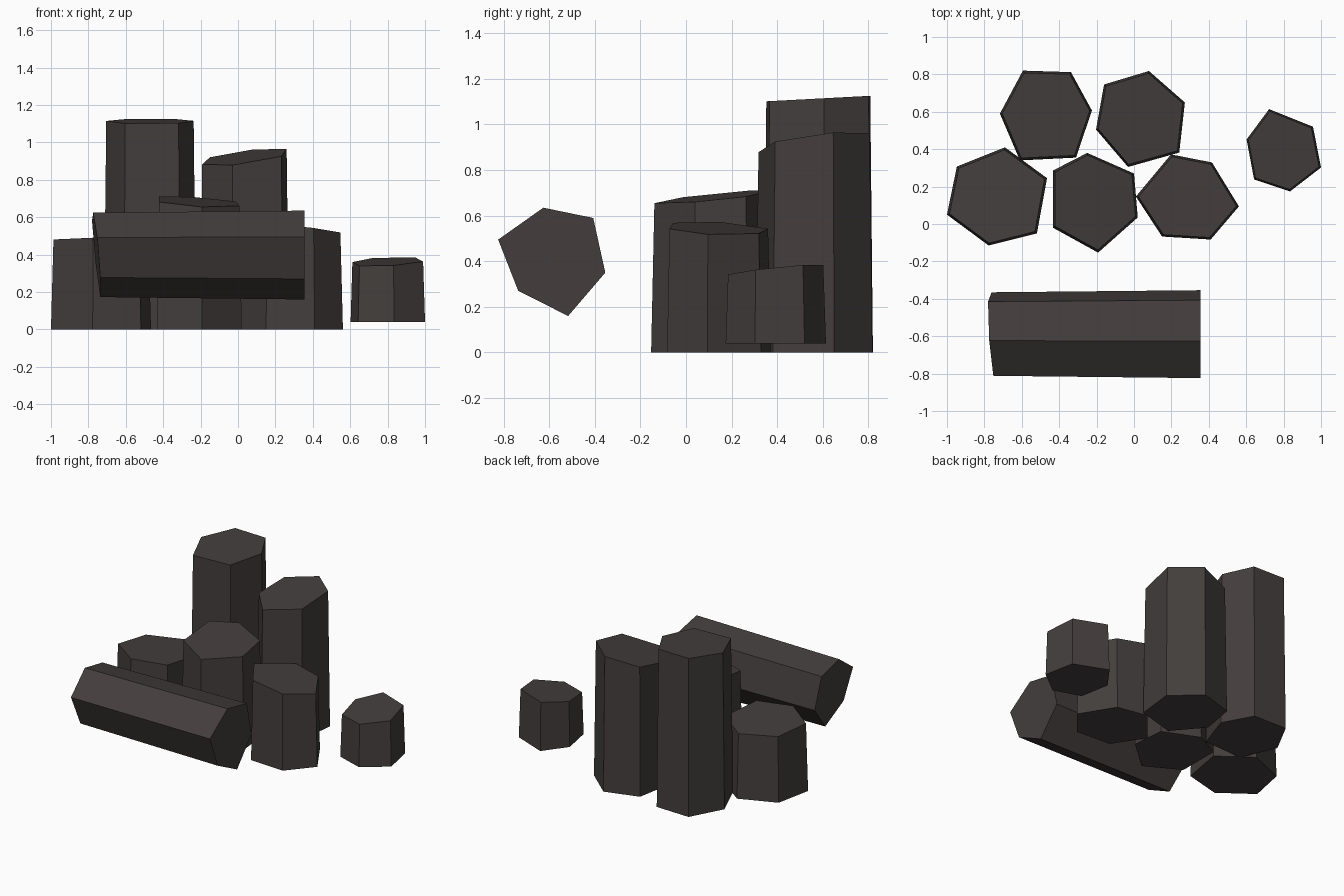
import bpy
from mathutils import Matrix, Vector

if "Cube" in bpy.data.objects:
    bpy.data.objects.remove(bpy.data.objects["Cube"])

basalt = bpy.data.materials.new("dark_basalt")
basalt.diffuse_color = (0.056, 0.048, 0.046, 1)
basalt.use_nodes = True
basalt.node_tree.nodes["Principled BSDF"].inputs["Base Color"].default_value = basalt.diffuse_color

TAPER = 0.95  # the cut end is slightly narrower than the base


def column(name, base, z0, top, place=Matrix.Identity(4)):
    """Prism on a six-point base, with a sloping cut z = a + b*x + c*y."""
    n = len(base)
    mx = sum(p[0] for p in base) / n
    my = sum(p[1] for p in base) / n
    a, b, c = top
    low = [Vector((x, y, z0)) for x, y in base]
    high = []
    for x, y in base:
        tx, ty = mx + (x - mx) * TAPER, my + (y - my) * TAPER
        high.append(Vector((tx, ty, a + b * tx + c * ty)))
    faces = [tuple(reversed(range(n))), tuple(range(n, 2 * n))]
    faces += [(i, (i + 1) % n, n + (i + 1) % n, n + i) for i in range(n)]
    mesh = bpy.data.meshes.new(name)
    mesh.from_pydata([place @ v for v in low + high], [], faces)
    mesh.materials.append(basalt)
    mesh.update()
    obj = bpy.data.objects.new(name, mesh)
    bpy.context.collection.objects.link(obj)
    return obj


# Standing columns, outlines counter-clockwise from above
column("back_left_column",
       [(-.594, .82), (-.717, .59), (-.61, .34), (-.31, .355), (-.225, .607), (-.337, .812)],
       0, (1.083, 0, .053))
column("back_right_column",
       [(-.16, .746), (-.203, .505), (-.032, .305), (.242, .382), (.272, .65), (.08, .818)],
       0, (.838, .14, .14))
column("front_left_column",
       [(-.947, .307), (-1.0, .05), (-.777, -.115), (-.519, -.05), (-.465, .245), (-.69, .41)],
       0, (.484, 0, -.06))
column("front_middle_column",
       [(-.433, .286), (-.433, -.02), (-.192, -.153), (.02, .035), (0, .27), (-.25, .38)],
       0, (.657, -.06, .1))
column("front_right_column",
       [(.198, .372), (.01, .147), (.15, -.067), (.41, -.083), (.561, .094), (.417, .329)],
       0, (.583, -.11, -.05))

# Small separate stump, slightly raised
column("small_stump",
       [(.722, .614), (.602, .452), (.642, .238), (.834, .174), (1.0, .302), (.957, .52)],
       .04, (.28, .05, .11))

# Fallen column: built upright on a (y, z) outline, then laid along -x
lay_down = Matrix(((0, 0, -1, 0), (-1, 0, 0, 0), (0, 1, 0, 0), (0, 0, 0, 1)))
column("fallen_column",
       [(.824, .495), (.626, .635), (.407, .59), (.354, .35), (.517, .16), (.736, .27)],
       -.355, (.746, -.05, .095), lay_down)
